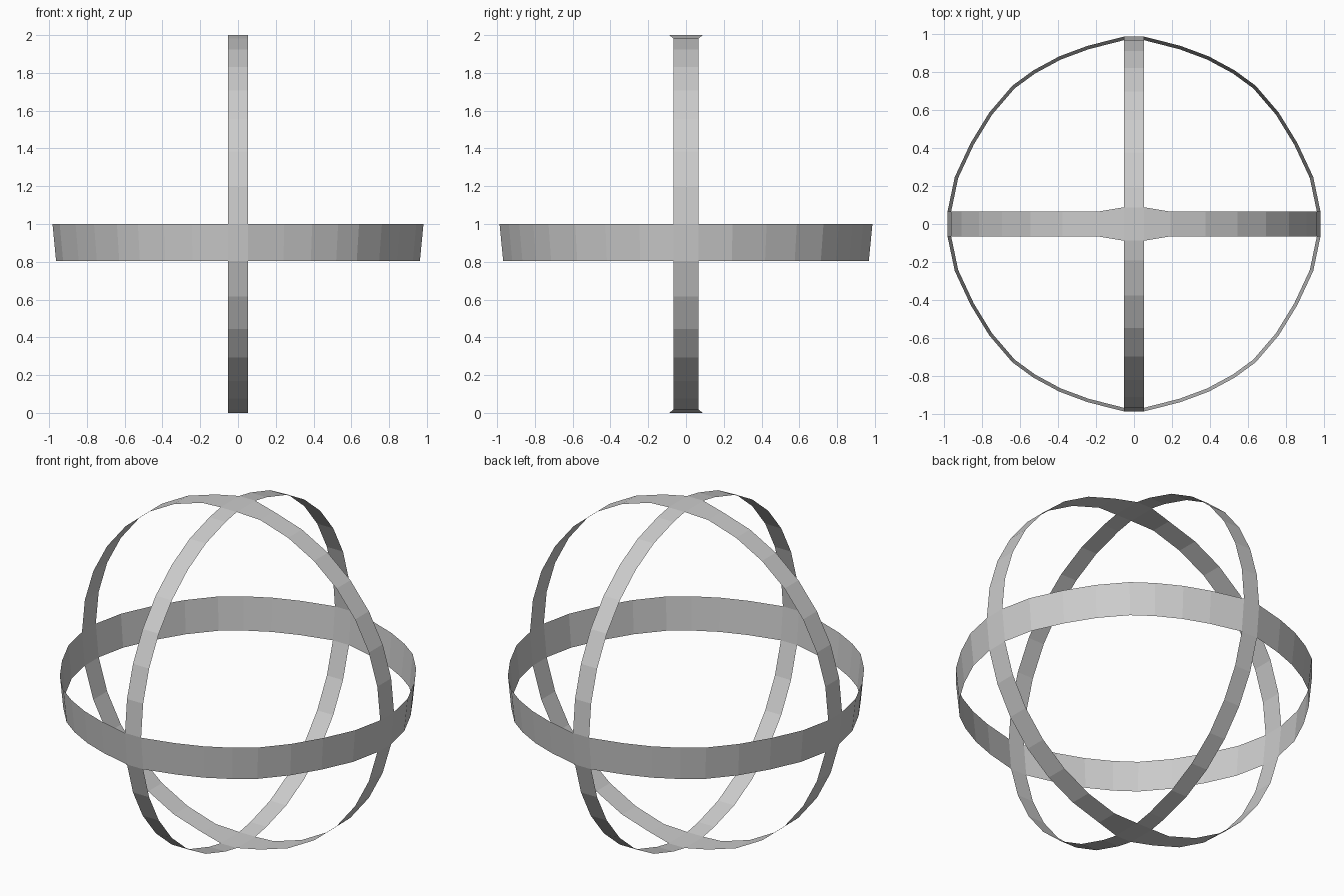
import bpy, bmesh, math
from mathutils import Vector

if "Cube" in bpy.data.objects:
    bpy.data.objects.remove(bpy.data.objects["Cube"])

CENTER = Vector((0, 0, 1))
RX, RY = 0.982, 0.987        # equator radii
HX, HY = 0.053, 0.065        # half widths of the upright bands
FLARE = 0.088                # band half width where the uprights cross


def make_band(name, left, right, skip):
    """Open-surface closed loop of quads between two edge rails."""
    bm = bmesh.new()
    a = [bm.verts.new(p) for p in left]
    b = [bm.verts.new(p) for p in right]
    n = len(a)
    for i in range(n):
        if i in skip:
            continue
        j = (i + 1) % n
        f = bm.faces.new((a[i], a[j], b[j], b[i]))
        f.normal_update()
        if f.normal.dot(f.calc_center_median() - CENTER) < 0:
            f.normal_flip()
    loose = [v for v in bm.verts if not v.link_faces]
    bmesh.ops.delete(bm, geom=loose, context='VERTS')
    mesh = bpy.data.meshes.new(name)
    bm.to_mesh(mesh)
    bm.free()
    ob = bpy.data.objects.new(name, mesh)
    bpy.context.collection.objects.link(ob)


def upright_profile(radius, pole_half):
    """32-sided circle whose pole points are split into short flats."""
    pts = []
    for k in range(32):
        t = math.radians(11.25 * k)
        if k == 8:
            pts += [(pole_half, 2.0), (-pole_half, 2.0)]
        elif k == 24:
            pts += [(-pole_half, 0.0), (pole_half, 0.0)]
        else:
            pts.append((radius * math.cos(t), 1 + math.sin(t)))
    return pts


# Upright bands; the faces shared with the equator band are left out
EQUATOR_FACES = {16 + 1, 33}

# Front-to-back upright: the crossing patches belong to the other band
prof = upright_profile(RY, FLARE)
make_band("front_back_band",
          [(-HX, y, z) for y, z in prof],
          [(HX, y, z) for y, z in prof],
          EQUATOR_FACES | {8, 25})

# Side-to-side upright, flared at the top and bottom crossings
prof = upright_profile(RX, HX)
widths = [FLARE if i in (8, 9, 25, 26) else HY for i in range(len(prof))]
make_band("side_band",
          [(x, -w, z) for (x, z), w in zip(prof, widths)],
          [(x, w, z) for (x, z), w in zip(prof, widths)],
          EQUATOR_FACES)

# Equator band: one quarter outline mirrored around, tapering downward
quarter = [(RX, HY), (0.944, 0.247), (0.86, 0.427), (0.762, 0.587),
           (0.641, 0.728), (0.53, 0.809), (0.393, 0.883),
           (0.245, 0.938), (HX, RY)]
half = quarter + [(-x, y) for x, y in reversed(quarter)]
loop = half + [(x, -y) for x, y in reversed(half)]
taper = math.cos(math.radians(11.25))
low = 1 - math.sin(math.radians(11.25))


def lower(x, y):
    # crossing edges keep the upright band's width
    lx = x if abs(x) == HX else x * taper
    ly = y if abs(y) == HY else y * taper
    return (lx, ly, low)


make_band("equator_band",
          [(x, y, 1.0) for x, y in loop],
          [lower(x, y) for x, y in loop], set())
